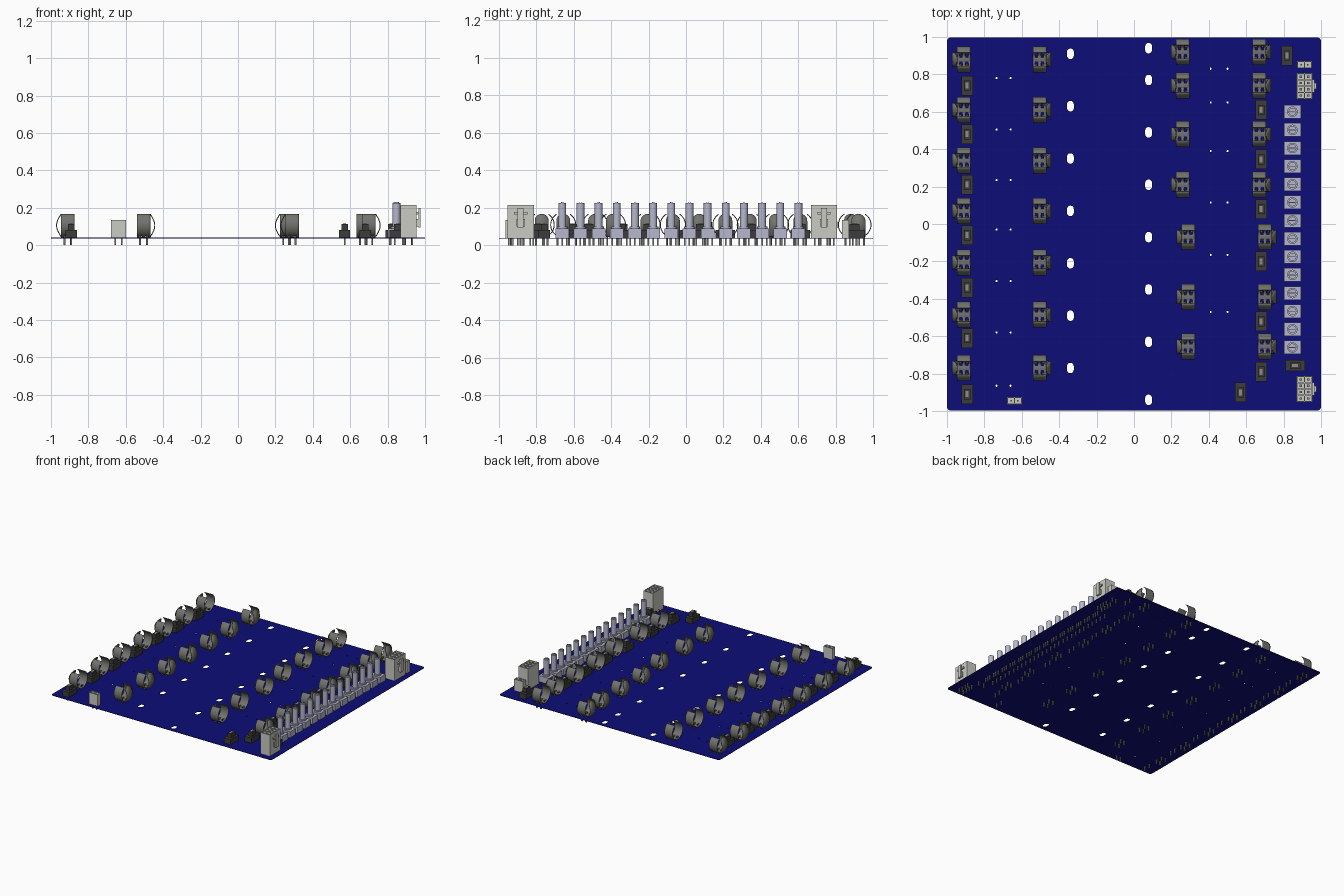
import bpy, bmesh, math
from mathutils import Matrix, Vector

if "Cube" in bpy.data.objects:
    bpy.data.objects.remove(bpy.data.objects["Cube"])

def material(name, rgb):
    m = bpy.data.materials.new(name)
    m.diffuse_color = (*rgb, 1)
    m.use_nodes = True
    m.node_tree.nodes["Principled BSDF"].inputs["Base Color"].default_value = m.diffuse_color
    return m

BLUE = material("board blue", (0.004, 0.004, 0.19))
STEEL = material("spring steel", (0.17, 0.17, 0.155))
BLACK = material("black plastic", (0.045, 0.045, 0.045))
WHITE = material("off white plastic", (0.60, 0.60, 0.56))
LILAC = material("pale lilac metal", (0.47, 0.48, 0.62))
PIN = material("pin metal", (0.28, 0.27, 0.23))
TOP = 0.04  # upper surface of the board

def box(bm, x, y, z, mat=0):
    """Box from (min, max) pairs."""
    c = [(a + b) / 2 for a, b in (x, y, z)]
    s = [b - a for a, b in (x, y, z)]
    r = bmesh.ops.create_cube(bm, size=1, matrix=Matrix.Translation(c) @ Matrix.Diagonal((*s, 1)))
    for f in {f for v in r["verts"] for f in v.link_faces}:
        f.material_index = mat

def cyl(bm, x, y, z, r, mat=0, seg=24):
    c = Vector((x, y, (z[0] + z[1]) / 2))
    res = bmesh.ops.create_cone(bm, cap_ends=True, segments=seg, radius1=r, radius2=r,
                                depth=z[1] - z[0], matrix=Matrix.Translation(c))
    for f in {f for v in res["verts"] for f in v.link_faces}:
        f.material_index = mat

def pins(bm, points, mat, r=0.004, top=TOP + 0.002):
    for x, y in points:
        box(bm, (x - r, x + r), (y - r, y + r), (0, top), mat)

def finish(name, bm, mats):
    me = bpy.data.meshes.new(name)
    bm.to_mesh(me)
    bm.free()
    for m in mats:
        me.materials.append(m)
    for p in me.polygons:
        p.use_smooth = True
    me.set_sharp_from_angle(angle=math.radians(35))
    return me

def place(name, me, x, y, turn=0, shell=0):
    ob = bpy.data.objects.new(name, me)
    ob.location = (x, y, 0)
    ob.rotation_euler.z = turn
    bpy.context.collection.objects.link(ob)
    if shell:
        s = ob.modifiers.new("thickness", "SOLIDIFY")
        s.thickness, s.offset = shell, 0
    return ob

# ---- board: flat outline with slots and small drilled holes
cu = bpy.data.curves.new("circuit_board", "CURVE")
cu.dimensions, cu.fill_mode, cu.extrude = "2D", "BOTH", 0.002

def stadium(x, y, hx, hy, r, n=6):
    """Rounded rectangle spline; r is the corner radius."""
    sp = cu.splines.new("POLY")
    pts = []
    for q, (sx, sy) in enumerate(((1, 1), (-1, 1), (-1, -1), (1, -1))):
        for i in range(n + 1):
            a = math.pi / 2 * (q + i / n)
            pts.append((x + sx * (hx - r) + r * math.cos(a), y + sy * (hy - r) + r * math.sin(a)))
    sp.points.add(len(pts) - 1)
    for p, co in zip(sp.points, pts):
        p.co = (*co, 0, 1)
    sp.use_cyclic_u = True

LEFT_Y = [0.88, 0.61, 0.34, 0.07, -0.205, -0.485, -0.77]
stadium(0, 0, 1, 0.997, 0.02)
for y in (0.91, 0.63, 0.35, 0.07, -0.21, -0.49, -0.77):
    stadium(-0.34, y, 0.018, 0.028, 0.0175)
for y in (0.94, 0.77, 0.49, 0.21, -0.07, -0.35, -0.63, -0.94):
    stadium(0.078, y, 0.018, 0.028, 0.0175)
for y in (0.78, 0.505, 0.235, -0.03, -0.305, -0.58, -0.865):
    for x in (-0.735, -0.66):
        stadium(x, y, 0.005, 0.006, 0.004, 2)
for y in (0.83, 0.65, 0.39, 0.115, -0.165, -0.47):
    for x in (0.41, 0.5):
        stadium(x, y, 0.005, 0.006, 0.004, 2)
tmp = bpy.data.objects.new("outline", cu)
bpy.context.collection.objects.link(tmp)
board = bpy.data.meshes.new_from_object(tmp.evaluated_get(bpy.context.evaluated_depsgraph_get()))
bpy.data.objects.remove(tmp)
board.materials.clear()
board.materials.append(BLUE)
place("circuit_board", board, 0, 0).location.z = TOP - 0.002

# ---- cell clip: open ring along x with base slots, and a bowed end stop on the -x side
bm = bmesh.new()
N, R, CZ = 30, 0.067, 0.109
xs = [-0.036, -0.024, -0.008, 0.008, 0.024, 0.036]
grid = []
for i in range(N + 1):
    a = math.radians(-148 + 296 * i / N)
    grid.append([bm.verts.new((x, R * math.sin(a), CZ - R * math.cos(a))) for x in xs])
for i in range(N):
    for j in range(5):
        if j in (1, 3) and abs(i - 14.5) in (1.5, 2.5):
            continue
        bm.faces.new((grid[i][j], grid[i + 1][j], grid[i + 1][j + 1], grid[i][j + 1]))
rows = []
for i in range(17):
    z = 0.046 + 0.12 * i / 16
    w = 0.037 if z < 0.13 else math.sqrt(max(0.037 ** 2 - (z - 0.13) ** 2, 0.00004))
    x = -0.036 - 0.024 * math.sin(math.pi * i / 16)
    rows.append([bm.verts.new((x, s * w, z)) for s in (-1, 0, 1)])
for a, b in zip(rows, rows[1:]):
    for j in range(2):
        bm.faces.new((a[j], a[j + 1], b[j + 1], b[j]))
clip = finish("cell_clip", bm, [STEEL])

# clip feet: base bridge and solder legs
bm = bmesh.new()
pins(bm, [(x, y) for x in (-0.018, 0.018) for y in (-0.03, 0.03)], 0, 0.005, 0.052)
feet = finish("clip_legs", bm, [STEEL])

def add_clip(x, y, turn):
    place("cell_clip", clip, x, y, turn, 0.005)
    place("clip_legs", feet, x, y, turn)

for y in LEFT_Y:
    add_clip(-0.91, y, 0)
    add_clip(-0.505, y, math.pi)
for i, y in enumerate((0.92, 0.74, 0.48, 0.21, -0.07, -0.39, -0.655)):
    dx = 0.03 if i > 3 else 0
    add_clip(0.26 + dx, y, 0)
    add_clip(0.67 + dx, y, math.pi)

# ---- small black header: wide base, narrow raised block, two pins
bm = bmesh.new()
box(bm, (-0.03, 0.03), (-0.052, 0.052), (TOP, 0.082))
box(bm, (-0.017, 0.017), (-0.027, 0.027), (0.08, 0.114))
box(bm, (-0.008, 0.008), (-0.016, 0.016), (0.113, 0.116), 1)
pins(bm, [(0, -0.025), (0, 0.025)], 1)
header = finish("black_header", bm, [BLACK, PIN])
spots = [(-0.892, y) for y in (0.74, 0.48, 0.21, -0.06, -0.34, -0.61, -0.91)]
spots += [(0.68, y) for y in (0.61, 0.345, 0.08, -0.2, -0.52, -0.79)]
spots += [(0.818, 0.9), (0.57, -0.9)]
for x, y in spots:
    place("black_header", header, x, y)
place("black_header", header, 0.862, -0.757, math.pi / 2)

# ---- rotary control: square body, collar, tall slotted shaft
bm = bmesh.new()
box(bm, (-0.046, 0.046), (-0.036, 0.036), (TOP, 0.09))
cyl(bm, 0, 0, (0.089, 0.1), 0.028)
cyl(bm, 0, 0, (0.1, 0.225), 0.021)
for s in (-1, 1):   # split shaft tip leaves a dark groove between halves
    box(bm, (-0.015, 0.015), (0.004 * s - 0.002, 0.004 * s + 0.002), (0.22, 0.23))
box(bm, (-0.017, 0.017), (-0.002, 0.002), (0.22, 0.226), 1)
pins(bm, [(-0.035, -0.025), (-0.035, 0.025), (0.035, -0.025), (0.035, 0), (0.035, 0.025)], 2)
control = finish("rotary_control", bm, [LILAC, BLACK, PIN])
for i in range(14):
    place("rotary_control", control, 0.847, 0.6 - i * 1.26 / 13)

# ---- large white socket: 2 x 4 pockets with contacts and a side latch
bm = bmesh.new()
box(bm, (-0.043, 0.043), (-0.07, 0.07), (TOP, 0.13))
for x in (-0.043, -0.003, 0.037):
    box(bm, (x, x + 0.006), (-0.07, 0.07), (0.12, 0.215))
for i in range(5):
    y = -0.07 + i * 0.0335
    box(bm, (-0.043, 0.043), (y, y + 0.006), (0.12, 0.2148))
cells = [(x, -0.0503 + i * 0.0335) for x in (-0.02, 0.02) for i in range(4)]
for x, y in cells:
    box(bm, (x - 0.006, x + 0.006), (y - 0.006, y + 0.006), (0.12, 0.19), 1)
pins(bm, cells, 1)
box(bm, (0.04, 0.052), (-0.022, 0.022), (0.1, 0.14))
box(bm, (0.052, 0.064), (-0.016, 0.016), (0.095, 0.2))
box(bm, (0.04, 0.054), (-0.035, 0.035), (0.165, 0.178))
socket = finish("large_white_socket", bm, [WHITE, PIN])
for y in (0.737, -0.882):
    place("large_white_socket", socket, 0.912, y)

# ---- small white two way socket
bm = bmesh.new()
box(bm, (-0.04, 0.04), (-0.019, 0.019), (TOP, 0.08))
for s in (-1, 1):
    box(bm, (-0.04, 0.04), (s * 0.0165 - 0.0025, s * 0.0165 + 0.0025), (0.07, 0.134))
    box(bm, (s * 0.0175 - 0.004, s * 0.0175 + 0.004), (-0.004, 0.004), (0.07, 0.12), 1)
for x in (-0.0375, 0, 0.0375):
    box(bm, (x - 0.0025, x + 0.0025), (-0.019, 0.019), (0.07, 0.1338))
pins(bm, [(-0.0175, 0), (0.0175, 0)], 1)
small = finish("small_white_socket", bm, [WHITE, PIN])
place("small_white_socket", small, 0.912, 0.852)
place("small_white_socket", small, -0.64, -0.945)
